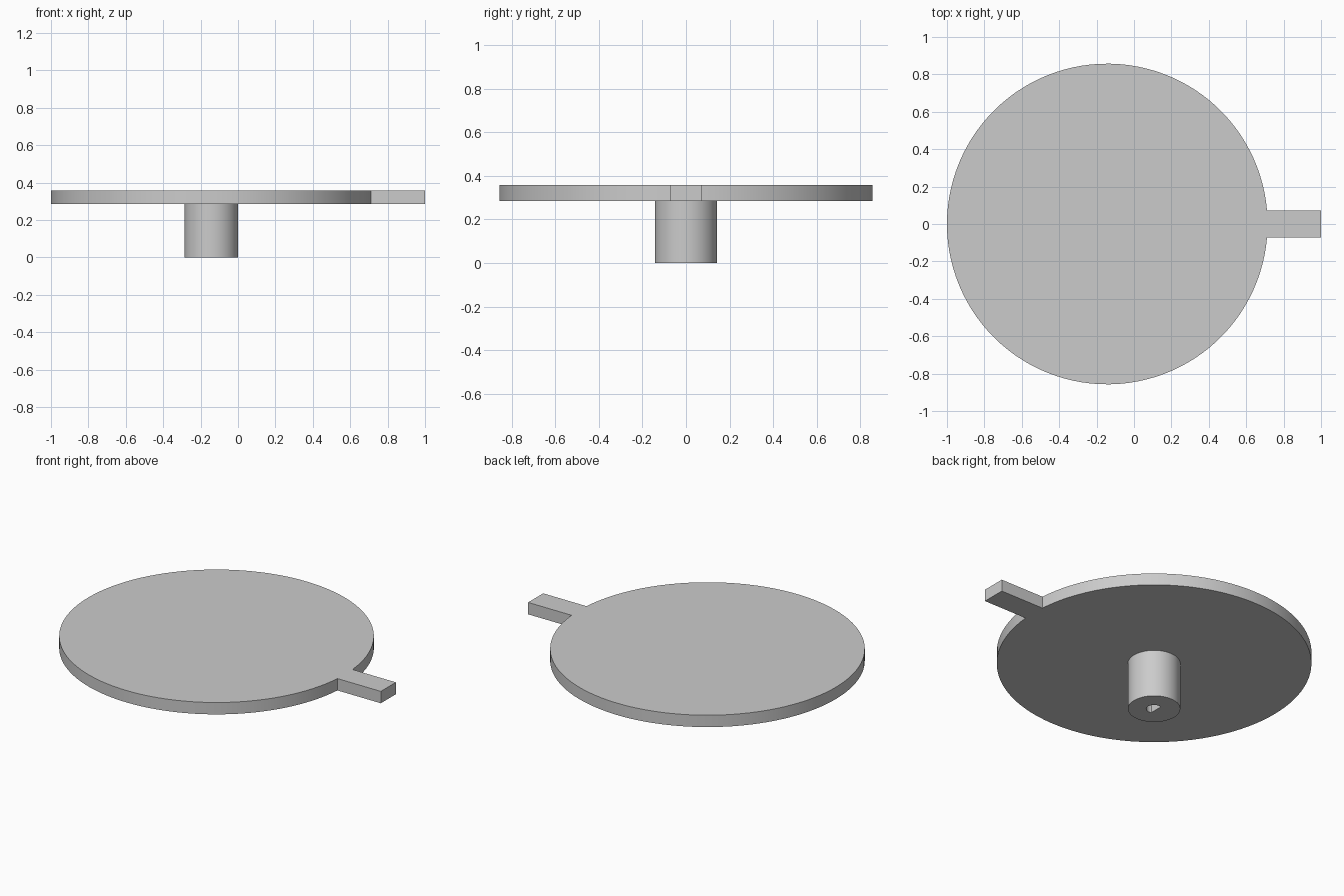
import bpy, bmesh
from math import sin, cos, asin, pi, radians

cube = bpy.data.objects.get("Cube")
if cube:
    bpy.data.objects.remove(cube)

CENTRE_X = -1 / 7
DISC_R, DISC_Z, TOP_Z = 6 / 7, 2 / 7, 2.5 / 7
TAB_HALF, TAB_END = 0.5 / 7, 1.0
SHAFT_R, HOLE_R, HOLE_FLAT = 1 / 7, 0.3 / 7, 0.1 / 7
SEGMENTS = 108

grey = bpy.data.materials.new("plain grey")
grey.use_nodes = True
colour = (0.6, 0.6, 0.6, 1)
grey.diffuse_color = colour
grey.node_tree.nodes["Principled BSDF"].inputs["Base Color"].default_value = colour


def finish(name, bm):
    """Turn a bmesh into a smooth-shaded object with sharp edges kept."""
    bmesh.ops.recalc_face_normals(bm, faces=bm.faces)
    mesh = bpy.data.meshes.new(name)
    bm.to_mesh(mesh)
    bm.free()
    mesh.materials.append(grey)
    obj = bpy.data.objects.new(name, mesh)
    obj.location.x = CENTRE_X
    bpy.context.collection.objects.link(obj)
    bpy.ops.object.select_all(action='DESELECT')
    obj.select_set(True)
    bpy.context.view_layer.objects.active = obj
    bpy.ops.object.shade_smooth_by_angle(angle=radians(30))
    return obj


# Round plate and pointer tab: one outline, extruded
bm = bmesh.new()
start = asin(TAB_HALF / DISC_R)
step = (2 * pi - 2 * start) / SEGMENTS
outline = [(DISC_R * cos(start + i * step), DISC_R * sin(start + i * step))
           for i in range(SEGMENTS + 1)]
tab_x = TAB_END - CENTRE_X
outline += [(tab_x, -TAB_HALF), (tab_x, TAB_HALF)]
base = bm.faces.new([bm.verts.new((x, y, DISC_Z)) for x, y in outline])
extruded = bmesh.ops.extrude_face_region(bm, geom=[base], use_keep_orig=True)
top = [v for v in extruded["geom"] if isinstance(v, bmesh.types.BMVert)]
bmesh.ops.translate(bm, verts=top, vec=(0, 0, TOP_Z - DISC_Z))
finish("plate_with_tab", bm)

# Hollow shaft: round outside, D-shaped bore closed by the plate
bm = bmesh.new()


def ring(radius, z, flat):
    angles = [2 * pi * i / SEGMENTS for i in range(SEGMENTS)]
    return [bm.verts.new((max(radius * cos(a), -flat), radius * sin(a), z))
            for a in angles]


rings = [ring(SHAFT_R, DISC_Z, SHAFT_R), ring(SHAFT_R, 0, SHAFT_R),
         ring(HOLE_R, 0, HOLE_FLAT), ring(HOLE_R, DISC_Z, HOLE_FLAT)]
for a, b in zip(rings, rings[1:]):
    for i in range(SEGMENTS):
        j = (i + 1) % SEGMENTS
        bm.faces.new((a[i], a[j], b[j], b[i]))
finish("shaft", bm)
